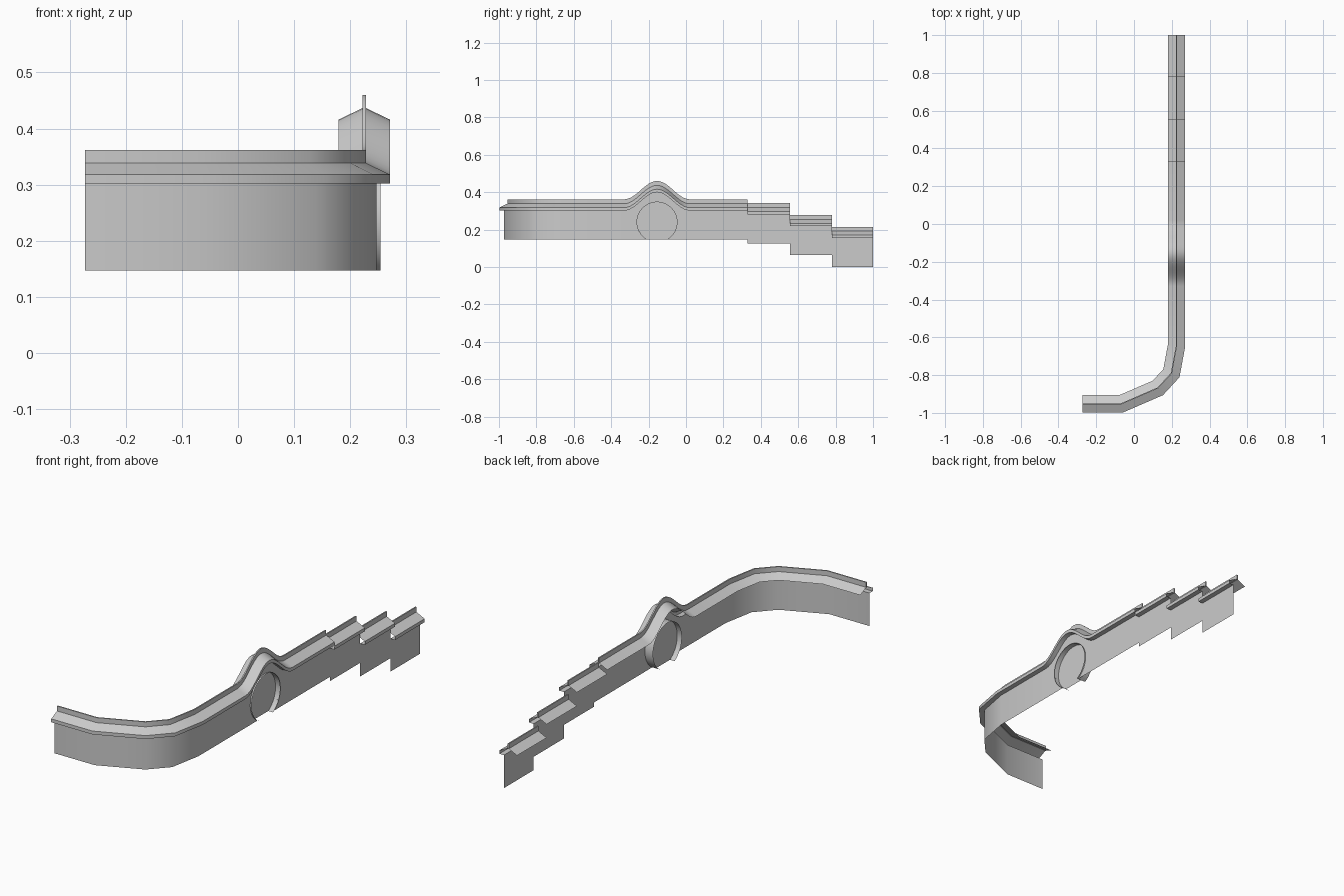
import bpy
import math
from mathutils import Vector

cube = bpy.data.objects.get("Cube")
if cube:
    bpy.data.objects.remove(cube, do_unlink=True)

grey = bpy.data.materials.new("plaster_grey")
grey.use_nodes = True
grey.diffuse_color = (0.6, 0.6, 0.6, 1)
grey.node_tree.nodes["Principled BSDF"].inputs["Base Color"].default_value = (0.6, 0.6, 0.6, 1)

BASE, EAVE, TIP, RIDGE, TOP = 0.147, 0.302, 0.318, 0.34, 0.362
WALL, OVER, FIN = 0.022, 0.046, 0.003      # sideways offsets from the centre line
GATE_Y, GATE_Z, GATE_R = -0.155, 0.24, 0.107
BUMP_H, BUMP_W = 0.098, 0.175
LINE_X = 0.225


def make(name, verts, faces):
    mesh = bpy.data.meshes.new(name)
    mesh.from_pydata([tuple(v) for v in verts], [], faces)
    mesh.materials.append(grey)
    ob = bpy.data.objects.new(name, mesh)
    bpy.context.collection.objects.link(ob)
    bpy.ops.object.select_all(action='DESELECT')
    ob.select_set(True)
    bpy.context.view_layer.objects.active = ob
    bpy.ops.object.shade_smooth_by_angle(angle=math.radians(35))
    return ob


def loft(name, rows, capped=False):
    """Skin a list of equally long point rows."""
    n = len(rows[0])
    verts = [p for row in rows for p in row]
    faces = [(i * n + j, i * n + j + 1, (i + 1) * n + j + 1, (i + 1) * n + j)
             for i in range(len(rows) - 1) for j in range(n - 1)]
    if capped:
        last = (len(rows) - 1) * n
        faces += [tuple(range(n)), tuple(range(last + n - 1, last - 1, -1))]
    return make(name, verts, faces)


def lift(y):
    """Rise of the roof over the round gate."""
    d = abs(y - GATE_Y)
    return BUMP_H * math.cos(math.pi * d / (2 * BUMP_W)) ** 2 if d < BUMP_W else 0


def side_vectors(path):
    """Mitred outward vector at each path point."""
    out = []
    for i in range(len(path)):
        dirs = [(path[k + 1] - path[k]).normalized()
                for k in (i - 1, i) if 0 <= k < len(path) - 1]
        norms = [Vector((-d.y, d.x)) for d in dirs]
        m = sum(norms, Vector((0, 0))).normalized()
        out.append(m / m.dot(norms[0]))
    return out


def sweep(name, path, profile, dz=0, capped=False):
    rows = []
    for p, s in zip(path, side_vectors(path)):
        q = lift(p.y) if p.x > 0 else 0
        rows.append([(p.x + s.x * o, p.y + s.y * o, z + q + dz) for o, z in profile])
    return loft(name, rows, capped)


ROOF = [(WALL, EAVE), (OVER, EAVE), (OVER, TIP), (0, RIDGE), (-OVER, TIP)]
CREST = [(-FIN, RIDGE - 0.003), (-FIN, TOP), (FIN, TOP), (FIN, RIDGE - 0.003),
         (-FIN, RIDGE - 0.003)]
PLAIN = [(WALL, BASE), (WALL, EAVE)]

# Centre line: straight run with fine steps at the bump, then the curved corner
STEPS = 24
bump = [Vector((LINE_X, GATE_Y + BUMP_W * (1 - 2 * i / STEPS))) for i in range(STEPS + 1)]
corner = [Vector(p) for p in [(LINE_X, -0.645), (0.198, -0.79), (0.126, -0.868),
                              (-0.068, -0.952), (-0.273, -0.952)]]
start = Vector((LINE_X, 0.33))
main = [start] + bump + corner

sweep("main_roof", main, ROOF)
sweep("main_roof_crest", main, CREST, capped=True)

# Plain walls on both sides of the gate
wx = LINE_X + WALL
sides = side_vectors(main)
outline = [p + s * WALL for p, s in zip(main, sides)]
left, right = GATE_Y + GATE_R, GATE_Y - GATE_R


def columns(name, points):
    loft(name, [[(x, y, BASE), (x, y, EAVE + (lift(y) if x > 0 else 0))] for x, y in points])


columns("back_wall", [tuple(p) for p in outline if p.y > left] + [(wx, left)])
columns("curved_wall", [(wx, right)] + [tuple(p) for p in outline if p.y < right])

# Wall above and beside the round opening
ARC = 32
low = math.asin((BASE - GATE_Z) / GATE_R)


def ring(a):
    return GATE_Y + GATE_R * math.cos(a), GATE_Z + GATE_R * math.sin(a)


upper = [ring(math.pi * i / ARC) for i in range(ARC + 1)]
loft("wall_over_gate", [[(wx, y, z), (wx, y, EAVE + lift(y))] for y, z in upper])
for sign, name in ((1, "gate_corner_back"), (-1, "gate_corner_front")):
    pts = [ring(low * i / 10) for i in range(11)]
    pts = [(GATE_Y + sign * (y - GATE_Y), z) for y, z in pts]
    loft(name, [[(wx, y, BASE), (wx, y, z)] for y, z in pts])

# Gate surround and the recessed panel inside it
arc = [ring(low + (math.pi - 2 * low) * i / 48) for i in range(49)]
loft("gate_surround", [[(0.205, y, z), (0.254, y, z)] for y, z in arc])
make("gate_panel", [(0.229, y, z) for y, z in arc], [tuple(range(len(arc)))])

# Three sections stepping down to the back
stops = [0.33, 0.555, 0.78, 1.0]
for i, drop in enumerate((0.02, 0.084, BASE)):
    path = [Vector((LINE_X, stops[i + 1])), Vector((LINE_X, stops[i]))]
    sweep(f"step_wall_{i + 1}", path, PLAIN, -drop)
    sweep(f"step_roof_{i + 1}", path, ROOF, -drop)
    sweep(f"step_crest_{i + 1}", path, CREST, -drop, True)
